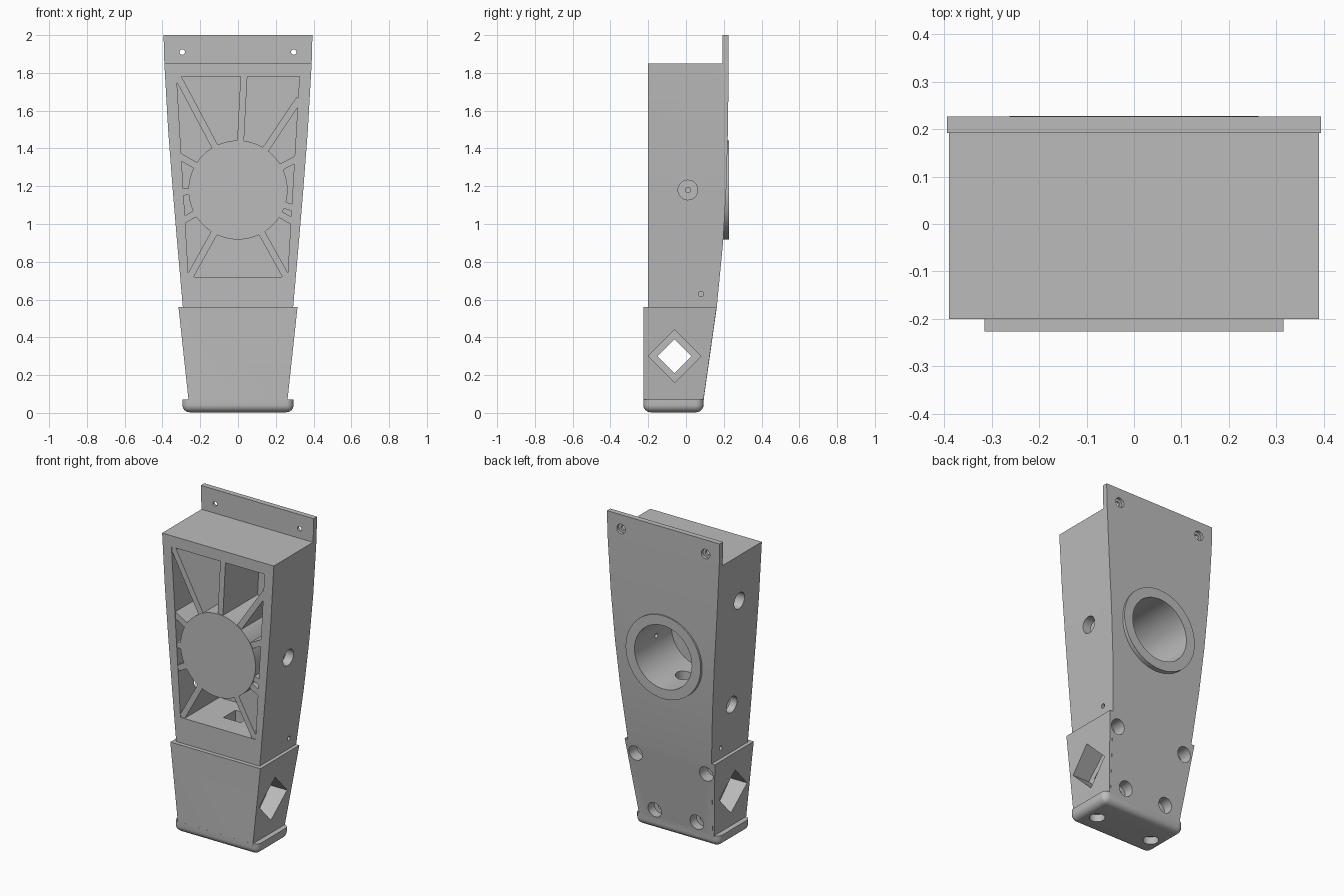
import bpy, bmesh
from math import radians, cos, sin
from mathutils import Matrix, Vector

cube = bpy.data.objects.get("Cube")
if cube:
    bpy.data.objects.remove(cube, do_unlink=True)

grey = bpy.data.materials.new("plain grey")
grey.use_nodes = True
grey.diffuse_color = (0.5, 0.5, 0.5, 1)
grey.node_tree.nodes["Principled BSDF"].inputs["Base Color"].default_value = grey.diffuse_color


def finish(name, bm):
    bmesh.ops.recalc_face_normals(bm, faces=bm.faces)
    mesh = bpy.data.meshes.new(name)
    bm.to_mesh(mesh)
    bm.free()
    mesh.materials.append(grey)
    obj = bpy.data.objects.new(name, mesh)
    bpy.context.collection.objects.link(obj)
    return obj


def loft(name, front, rows):
    """Stack rectangles given as (z, half width, back y)."""
    bm = bmesh.new()
    rings = [[bm.verts.new(p) for p in ((-w, front, z), (w, front, z), (w, back, z), (-w, back, z))]
             for z, w, back in rows]
    for low, high in zip(rings, rings[1:]):
        for i in range(4):
            j = (i + 1) % 4
            bm.faces.new((low[i], low[j], high[j], high[i]))
    bm.faces.new(rings[0][::-1])
    bm.faces.new(rings[-1])
    return finish(name, bm)


def box(name, low, high, bevel=0, turn=None):
    low, high = Vector(low), Vector(high)
    bm = bmesh.new()
    bmesh.ops.create_cube(bm, size=1)
    bmesh.ops.scale(bm, vec=high - low, verts=bm.verts)
    bmesh.ops.translate(bm, vec=(low + high) / 2, verts=bm.verts)
    if bevel:
        edges = [e for e in bm.edges if min(v.co.z for v in e.verts) < low.z + 0.001]
        bmesh.ops.bevel(bm, geom=edges, offset=bevel, segments=6, profile=0.5, affect='EDGES')
    if turn:
        bm.transform(turn)
    return finish(name, bm)


def rod(name, start, end, radius, sides=32):
    """Cylinder between two points; four sides give a diamond prism."""
    start, end = Vector(start), Vector(end)
    bm = bmesh.new()
    bmesh.ops.create_cone(bm, cap_ends=True, segments=sides, radius1=radius, radius2=radius,
                          depth=(end - start).length)
    turn = Vector((0, 0, 1)).rotation_difference(end - start).to_matrix().to_4x4()
    bm.transform(Matrix.Translation((start + end) / 2) @ turn)
    return finish(name, bm)


def combine(target, tool, mode, keep=False):
    mod = target.modifiers.new("combine", 'BOOLEAN')
    mod.operation, mod.solver, mod.object = mode, 'EXACT', tool
    bpy.context.view_layer.objects.active = target
    bpy.ops.object.modifier_apply(modifier=mod.name)
    if not keep:
        bpy.data.objects.remove(tool, do_unlink=True)


def cut(tool, *targets):
    for target in targets:
        combine(target, tool, 'DIFFERENCE', keep=True)
    bpy.data.objects.remove(tool, do_unlink=True)


# Tapered casing with a thin mounting flange
casing = loft("casing", -0.2, [(0.03, 0.25, 0.088), (0.56, 0.292, 0.163), (0.9, 0.322, 0.196),
                               (1.2, 0.347, 0.214), (1.5, 0.37, 0.222), (1.85, 0.39, 0.226),
                               (2.0, 0.394, 0.226)])
cut(box("flange_step", (-1, -1, 1.85), (1, 0.192, 2.1)), casing)

# Wider lower sleeve and rounded foot
combine(casing, loft("sleeve", -0.226, [(0.05, 0.26, 0.09), (0.56, 0.315, 0.162)]), 'UNION')
combine(casing, box("foot", (-0.295, -0.2262, 0.003), (0.295, 0.093, 0.072), bevel=0.04), 'UNION')

# Deep front pocket and its floor opening
cut(loft("pocket", -0.3, [(0.72, 0.262, 0.15), (1.78, 0.325, 0.15)]), casing)
cut(box("floor_opening", (-0.06, -0.06, 0.3), (0.06, 0.06, 0.8)), casing)

# Round hub through the pocket, open at the back
HUB = 1.18
hub = rod("hub", (0, -0.2, HUB), (0, 0.228, HUB), 0.262, 64)
cut(rod("bore", (0, -0.14, HUB), (0, 0.4, HUB), 0.2, 64), casing, hub)
cut(rod("hub_drain", (0, 0.01, 0.8), (0, 0.01, HUB), 0.055), hub)

# Radial spokes between hub and pocket walls
for number, degrees in enumerate((87, 56, 28, -18, -30, -61, -119, 209, 182, 150, 118)):
    c, s = cos(radians(degrees)), sin(radians(degrees))
    reach = min(0.289 / (abs(c) - 0.059 * s) if abs(c) > 0.1 else 9,
                0.6 / s if s > 0 else 0.46 / max(-s, 0.01)) + 0.015
    turn = Matrix.Translation((0, 0, HUB)) @ Matrix.Rotation(-radians(degrees), 4, 'Y')
    box(f"spoke_{number + 1}", (0.24, -0.196, -0.018), (reach, 0.16, 0.018), turn=turn)

# Side ports: one into the hub, two into the pocket
cut(rod("hub_port", (0.255, 0.01, HUB), (0.6, 0.01, HUB), 0.052), casing, hub)
cut(rod("hub_pin", (0.1, 0.01, HUB), (0.6, 0.01, HUB), 0.014), casing, hub)
for z in (1.55, 0.88):
    cut(rod("pocket_port", (-0.6, 0, z), (-0.23, 0, z), 0.052), casing)

# Diamond passage with wider outer recesses
cut(rod("passage", (-0.6, -0.06, 0.3), (0.6, -0.06, 0.3), 0.09, 4), casing)

for side in (-1, 1):
    cut(rod("recess", (side * 0.17, -0.06, 0.3), (side * 0.6, -0.06, 0.3), 0.14, 4), casing)
    cut(rod("pin_hole", (side * 0.2, 0.08, 0.63), (side * 0.6, 0.08, 0.63), 0.014), casing)
    # Flange screws, countersunk at the back
    cut(rod("screw", (side * 0.295, 0, 1.91), (side * 0.295, 0.4, 1.91), 0.014), casing)
    cut(rod("screw_head", (side * 0.295, 0.208, 1.91), (side * 0.295, 0.4, 1.91), 0.03), casing)
    # Stepped screw holes in the lower back
    for x, z, floor in ((0.247, 0.48, 0.07), (0.147, 0.13, 0.04)):
        cut(rod("back_head", (side * x, floor, z), (side * x, 0.4, z), 0.047), casing)
        cut(rod("back_screw", (side * x, floor - 0.1, z), (side * x, 0.4, z), 0.02), casing)
    # Stepped screw holes underneath
    cut(rod("base_head", (side * 0.2, -0.09, -0.1), (side * 0.2, -0.09, 0.05), 0.045), casing)
    cut(rod("base_screw", (side * 0.2, -0.09, -0.1), (side * 0.2, -0.09, 0.12), 0.02), casing)

# Smooth curved walls, crisp edges
bpy.ops.object.select_all(action='DESELECT')
for part in (casing, hub):
    part.select_set(True)
bpy.context.view_layer.objects.active = casing
bpy.ops.object.shade_smooth_by_angle(angle=radians(30))
